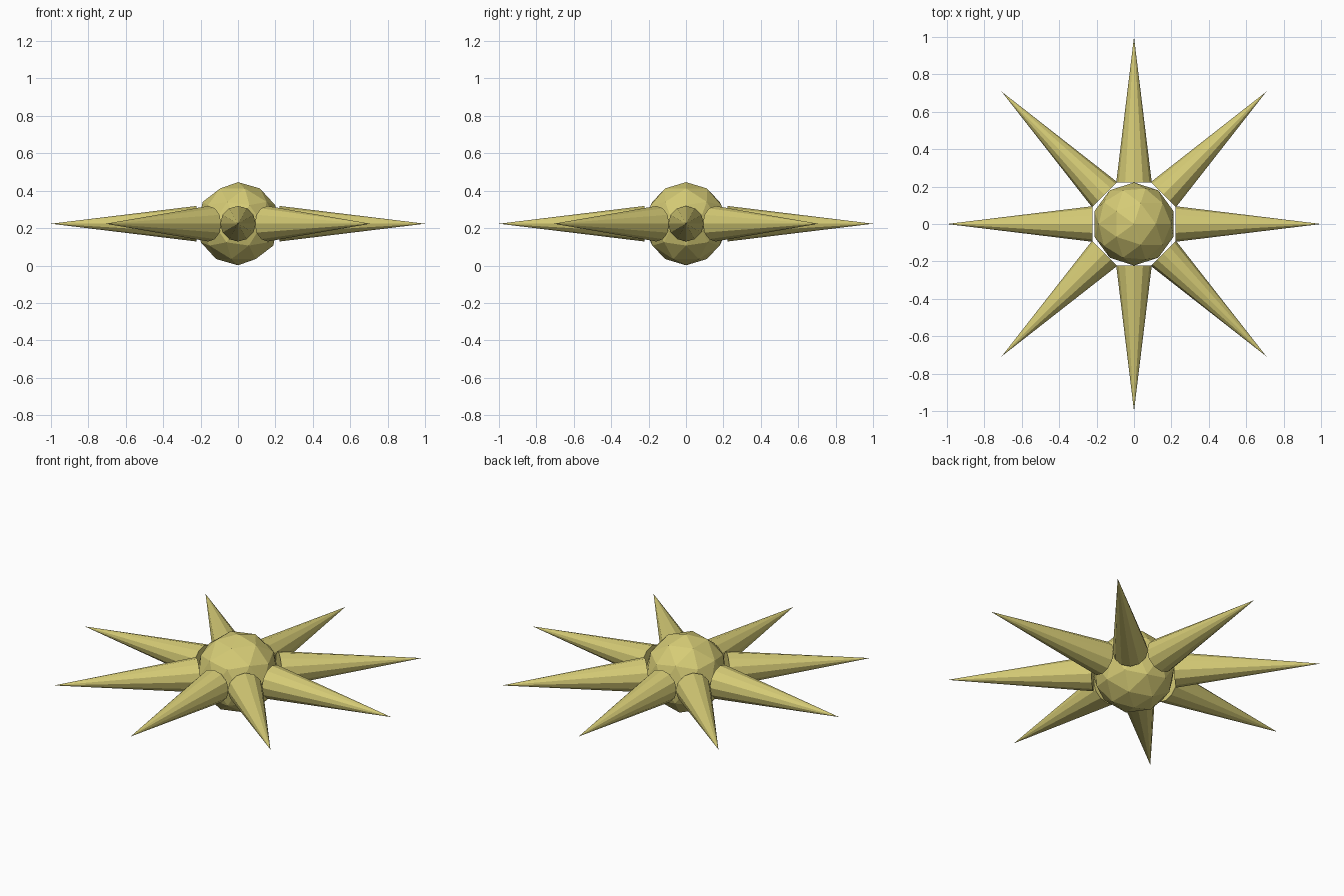
import bpy, math
from mathutils import Matrix

if "Cube" in bpy.data.objects:
    bpy.data.objects.remove(bpy.data.objects["Cube"])

R = 0.2222          # core radius, also where the spikes begin
TIP = 1.0           # spike tip distance
BASE = 0.095        # spike base radius
Z = 0.2235          # height of the centre

mat = bpy.data.materials.new("pale_gold")
mat.diffuse_color = (0.67, 0.60, 0.18, 1)
mat.use_nodes = True
mat.node_tree.nodes["Principled BSDF"].inputs["Base Color"].default_value = mat.diffuse_color

# faceted core ball
bpy.ops.mesh.primitive_ico_sphere_add(subdivisions=2, radius=R, location=(0, 0, Z))
core = bpy.context.object
core.name = "core_ball"
core.data.materials.append(mat)

# eight spikes pointing outwards around the core
for i in range(8):
    bpy.ops.mesh.primitive_cone_add(vertices=12, radius1=BASE, radius2=0, depth=TIP - R)
    spike = bpy.context.object
    spike.name = f"spike_{i + 1}"
    spike.data.transform(Matrix.Translation((0, 0, Z))
                         @ Matrix.Rotation(i * math.pi / 4, 4, 'Z')
                         @ Matrix.Translation(((TIP + R) / 2, 0, 0))
                         @ Matrix.Rotation(math.pi / 2, 4, 'Y'))
    spike.data.materials.append(mat)
